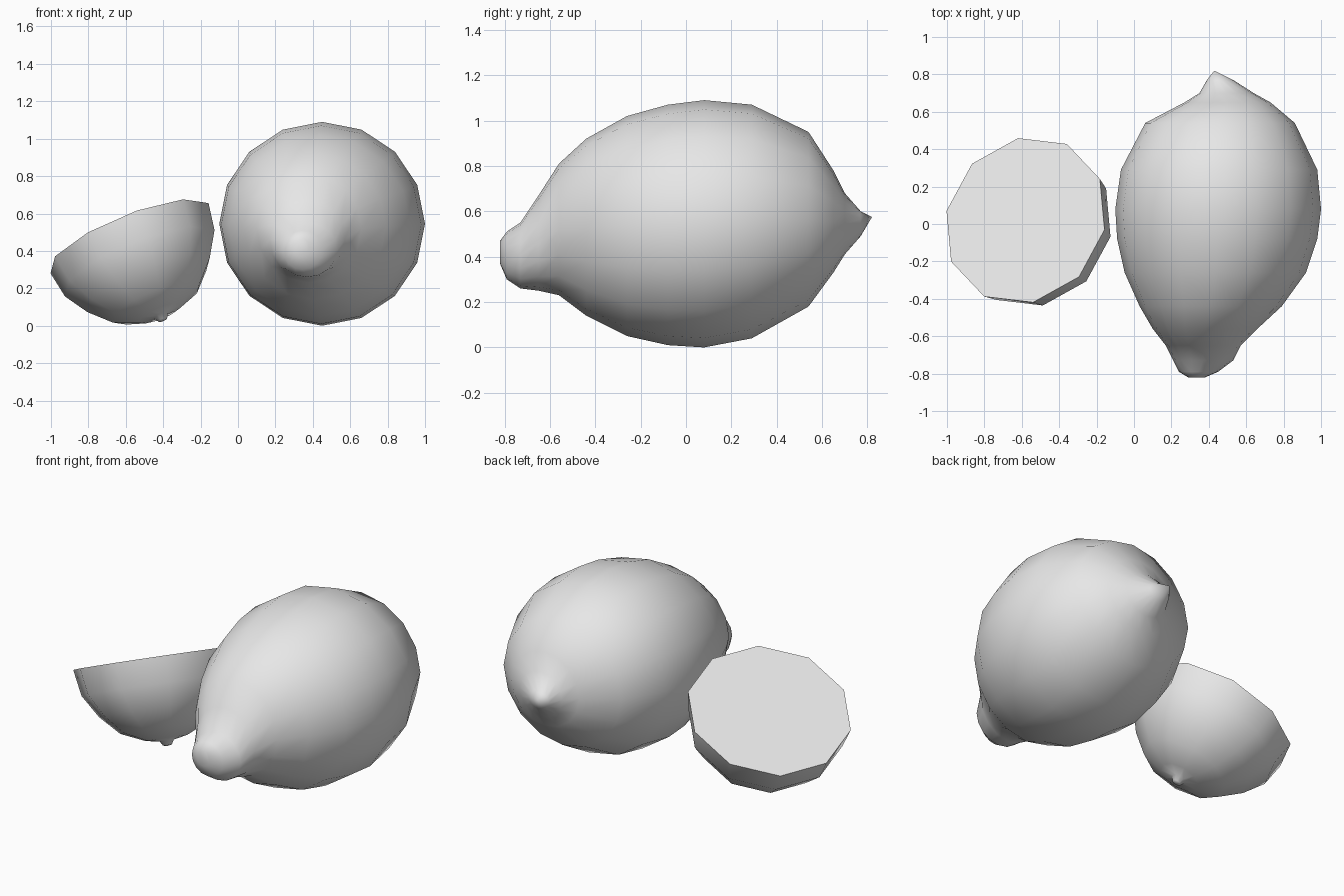
import bpy, bmesh, math
from mathutils import Vector

cube = bpy.data.objects.get("Cube")
if cube:
    bpy.data.objects.remove(cube)

grey = bpy.data.materials.new("plain_grey")
grey.use_nodes = True
grey.diffuse_color = (0.8, 0.8, 0.8, 1)
grey.node_tree.nodes["Principled BSDF"].inputs["Base Color"].default_value = (0.8, 0.8, 0.8, 1)


def loft(name, rings, u, v, sides, start, tip, sharp):
    """Skin elliptical rings (centre, radius along u, radius along v), ending in a point."""
    bm = bmesh.new()
    loops = []
    for centre, ru, rv in rings:
        angles = [start + math.tau * i / sides for i in range(sides)]
        loops.append([bm.verts.new(centre + u * ru * math.cos(a) + v * rv * math.sin(a))
                      for a in angles])
    for a, b in zip(loops, loops[1:]):
        for i in range(sides):
            j = (i + 1) % sides
            bm.faces.new((a[i], a[j], b[j], b[i]))
    bm.faces.new(loops[0])
    end = bm.verts.new(tip)
    for i in range(sides):
        bm.faces.new((loops[-1][i], loops[-1][(i + 1) % sides], end))
    bmesh.ops.recalc_face_normals(bm, faces=bm.faces[:])
    mesh = bpy.data.meshes.new(name)
    bm.to_mesh(mesh)
    bm.free()
    mesh.materials.append(grey)
    obj = bpy.data.objects.new(name, mesh)
    bpy.context.collection.objects.link(obj)
    bpy.ops.object.select_all(action="DESELECT")
    obj.select_set(True)
    bpy.context.view_layer.objects.active = obj
    bpy.ops.object.shade_smooth_by_angle(angle=math.radians(sharp))


# Whole lemon: outline as y, left x, right x, bottom z, top z
outline = [
    (-0.82, 0.29, 0.38, 0.37, 0.47),
    (-0.79, 0.24, 0.45, 0.30, 0.51),
    (-0.73, 0.21, 0.53, 0.26, 0.55),
    (-0.65, 0.17, 0.57, 0.25, 0.67),
    (-0.56, 0.10, 0.66, 0.23, 0.81),
    (-0.44, 0.03, 0.79, 0.14, 0.92),
    (-0.26, -0.05, 0.92, 0.05, 1.02),
    (-0.08, -0.09, 0.98, 0.01, 1.07),
    (0.08, -0.10, 1.0, 0.0, 1.09),
    (0.29, -0.07, 0.98, 0.04, 1.07),
    (0.54, 0.06, 0.86, 0.18, 0.95),
    (0.65, 0.27, 0.73, 0.33, 0.78),
    (0.70, 0.35, 0.64, 0.41, 0.68),
    (0.77, 0.39, 0.53, 0.49, 0.60),
]
rings = [(Vector(((x0 + x1) / 2, y, (z0 + z1) / 2)), (x1 - x0) / 2, (z1 - z0) / 2)
         for y, x0, x1, z0, z1 in outline]
loft("whole_lemon", rings, Vector((1, 0, 0)), Vector((0, 0, 1)), 16, 0,
     Vector((0.43, 0.82, 0.575)), 75)

# Half lemon: depth below the tilted cut, radius
normal = Vector((-0.409, 0.30, 1)).normalized()
v = normal.cross(Vector((1, 0, 0))).normalized()
u = v.cross(normal)
cut = Vector((-0.58, 0.02, 0.468))
profile = [(0, 0.465), (0.15, 0.44), (0.28, 0.36), (0.39, 0.255),
           (0.45, 0.12), (0.465, 0.04), (0.49, 0.025)]
rings = [(cut - normal * d, r, r) for d, r in profile]
loft("half_lemon", rings, u, v, 10, math.radians(-12.7), cut - normal * 0.495, 55)
